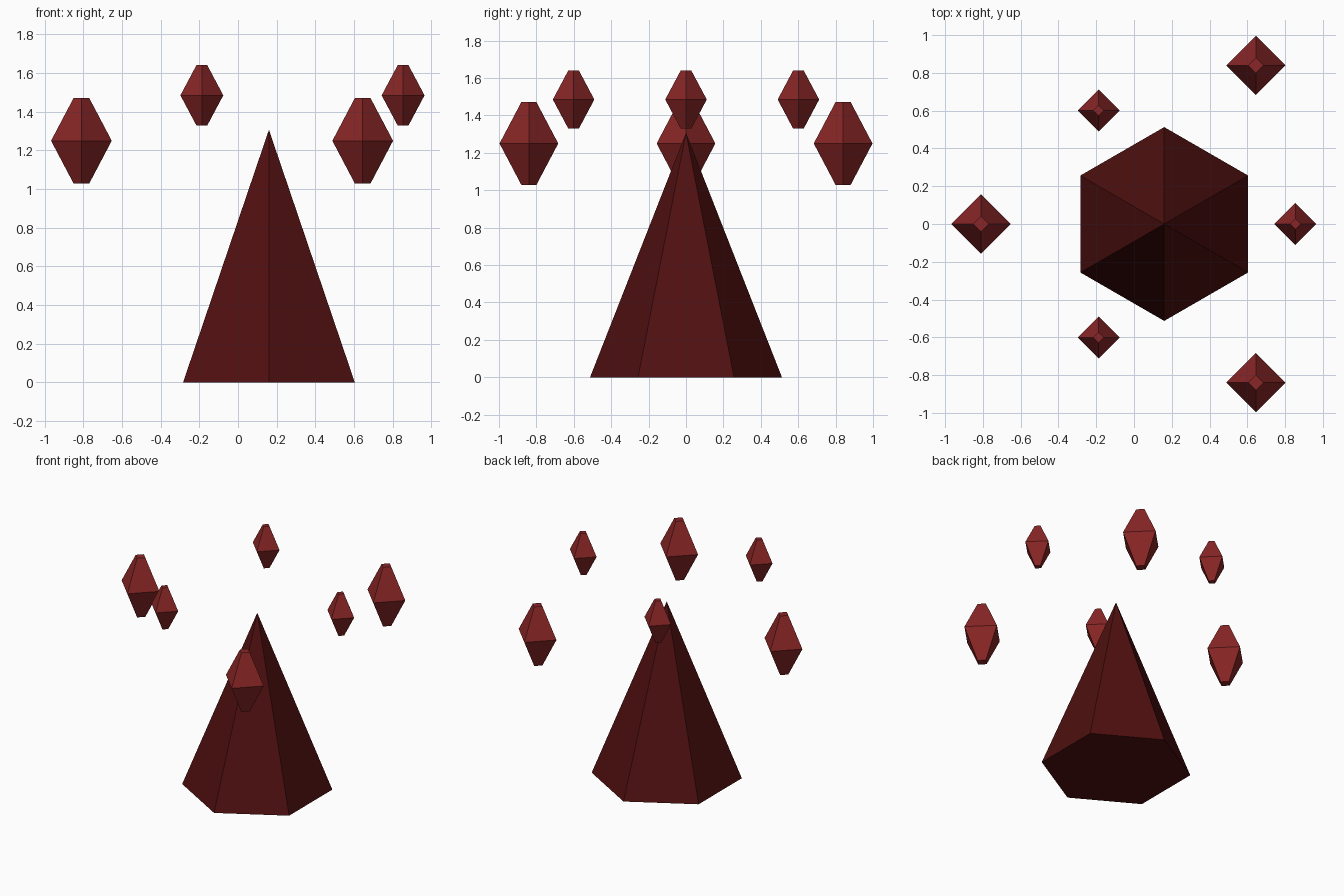
import bpy
import bmesh
from math import cos, sin, pi

cube = bpy.data.objects.get("Cube")
if cube:
    bpy.data.objects.remove(cube, do_unlink=True)


def make_material(name, rgb):
    mat = bpy.data.materials.new(name)
    mat.use_nodes = True
    color = (*rgb, 1.0)
    mat.diffuse_color = color
    mat.node_tree.nodes["Principled BSDF"].inputs["Base Color"].default_value = color
    return mat


def lathe(name, sides, profile, location, mat):
    """Flat-faced solid from (radius, z) rings; zero radius makes a point."""
    bm = bmesh.new()
    rings = []
    for r, z in profile:
        count = sides if r > 0 else 1
        angles = [pi / 2 + 2 * pi * i / sides for i in range(count)]
        rings.append([bm.verts.new((r * cos(a), r * sin(a), z)) for a in angles])
    for low, high in zip(rings, rings[1:]):
        for i in range(sides):
            j = (i + 1) % sides
            if len(high) == 1:
                bm.faces.new((low[i], low[j], high[0]))
            else:
                bm.faces.new((low[i], low[j], high[j], high[i]))
    for ring in (rings[0], rings[-1]):
        if len(ring) > 1:
            bm.faces.new(ring)
    bmesh.ops.recalc_face_normals(bm, faces=bm.faces)
    mesh = bpy.data.meshes.new(name)
    bm.to_mesh(mesh)
    bm.free()
    mesh.materials.append(mat)
    obj = bpy.data.objects.new(name, mesh)
    obj.location = location
    bpy.context.collection.objects.link(obj)
    return obj


dark_red = make_material("dark red", (0.08, 0.005, 0.005))
crimson = make_material("crimson", (0.25, 0.019, 0.019))
CENTRE_X = 0.16

# Six-sided central spike
lathe("spike", 6, [(0.513, 0), (0, 1.307)], (CENTRE_X, 0, 0), dark_red)


# Rings of three floating crystals around the spike
def crystal_ring(name, ring_radius, start, z, radius, tip, half_height):
    profile = [(tip, -half_height), (radius, 0), (tip, half_height)]
    for i in range(3):
        a = start + i * 2 * pi / 3
        place = (CENTRE_X + ring_radius * cos(a), ring_radius * sin(a), z)
        lathe(f"{name}_{i + 1}", 4, profile, place, crimson)


crystal_ring("large_crystal", 0.97, pi, 1.25, 0.157, 0.04, 0.222)
crystal_ring("small_crystal", 0.694, 0, 1.485, 0.111, 0.028, 0.156)
